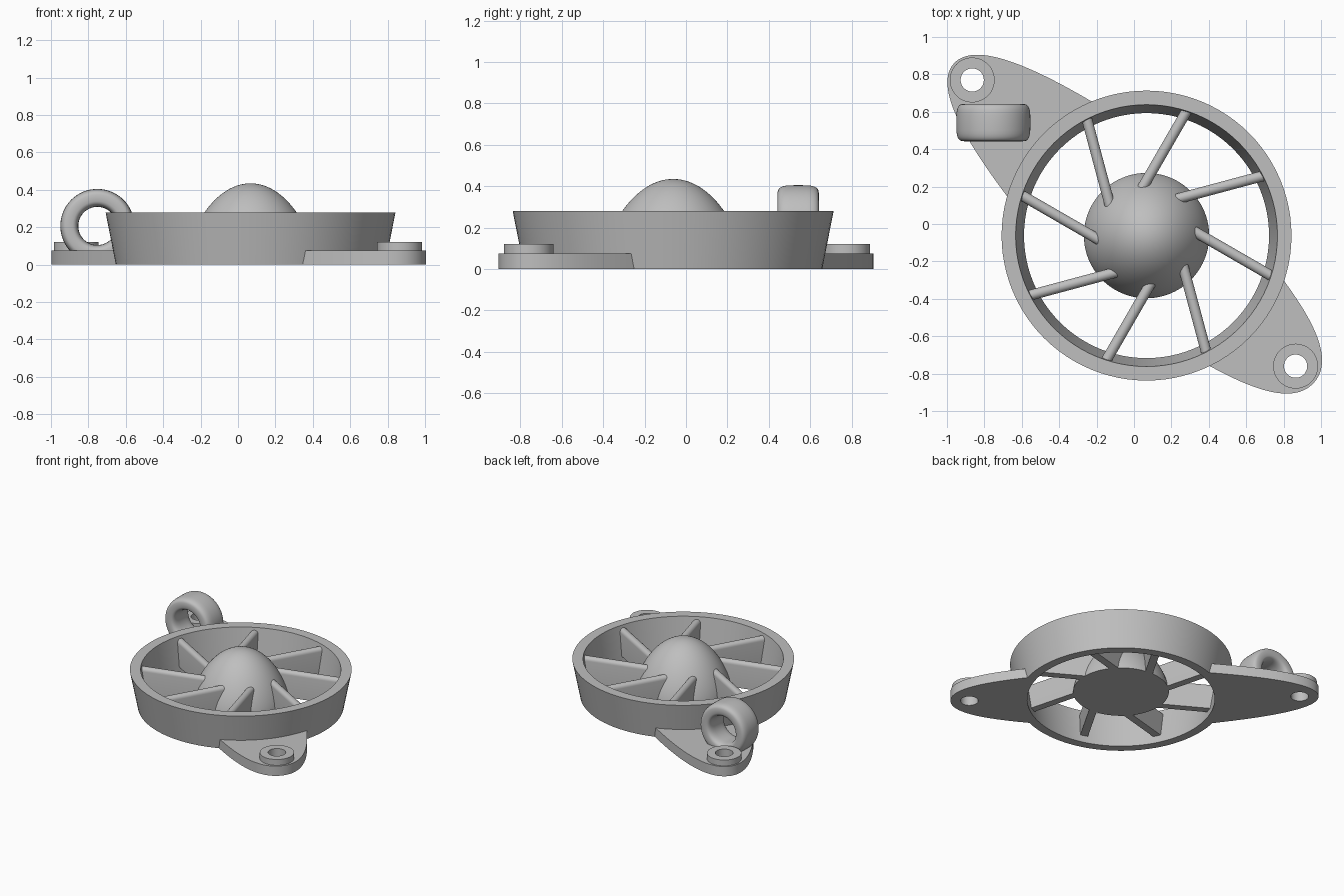
import bpy, bmesh, math
from math import sin, cos, pi, radians
from mathutils import Matrix, Vector

old = bpy.data.objects.get("Cube")
if old:
    bpy.data.objects.remove(old, do_unlink=True)

grey = bpy.data.materials.new("plain grey")
grey.use_nodes = True
grey.diffuse_color = (0.52, 0.52, 0.52, 1)
grey.node_tree.nodes["Principled BSDF"].inputs["Base Color"].default_value = (0.52, 0.52, 0.52, 1)

CENTRE = Vector((0.067, -0.062, 0))


def finish(obj, angle=35):
    """Give the part its material and smooth shading with sharp edges."""
    obj.data.materials.clear()
    obj.data.materials.append(grey)
    bpy.ops.object.select_all(action='DESELECT')
    obj.select_set(True)
    bpy.context.view_layer.objects.active = obj
    bpy.ops.object.shade_smooth_by_angle(angle=radians(angle))
    return obj


def add_mesh(name, bm):
    bmesh.ops.recalc_face_normals(bm, faces=bm.faces)
    mesh = bpy.data.meshes.new(name)
    bm.to_mesh(mesh)
    bm.free()
    obj = bpy.data.objects.new(name, mesh)
    bpy.context.collection.objects.link(obj)
    return finish(obj)


def lathe(name, profile, location, closed, steps=96):
    """Spin a (radius, height) profile about the z axis."""
    bm = bmesh.new()
    verts = [bm.verts.new((r, 0, z)) for r, z in profile]
    pairs = list(zip(verts, verts[1:]))
    if closed:
        pairs.append((verts[-1], verts[0]))
    edges = [bm.edges.new(p) for p in pairs]
    bmesh.ops.spin(bm, geom=verts + edges, cent=(0, 0, 0), axis=(0, 0, 1),
                   angle=2 * pi, steps=steps, use_duplicate=False)
    bmesh.ops.remove_doubles(bm, verts=bm.verts, dist=0.0001)
    obj = add_mesh(name, bm)
    obj.location = location
    return obj


def plate(name, outlines, z0, z1):
    """Extrude a flat outline, with later outlines as holes."""
    curve = bpy.data.curves.new(name, 'CURVE')
    curve.dimensions = '2D'
    curve.fill_mode = 'BOTH'
    curve.extrude = (z1 - z0) / 2
    for points in outlines:
        spline = curve.splines.new('POLY')
        spline.points.add(len(points) - 1)
        for p, (x, y) in zip(spline.points, points):
            p.co = (x, y, 0, 1)
        spline.use_cyclic_u = True
    obj = bpy.data.objects.new(name, curve)
    bpy.context.collection.objects.link(obj)
    obj.location.z = (z0 + z1) / 2
    bpy.ops.object.select_all(action='DESELECT')
    obj.select_set(True)
    bpy.context.view_layer.objects.active = obj
    bpy.ops.object.convert(target='MESH')
    obj = bpy.context.object
    bm = bmesh.new()
    bm.from_mesh(obj.data)
    bmesh.ops.remove_doubles(bm, verts=bm.verts, dist=0.0001)
    bmesh.ops.recalc_face_normals(bm, faces=bm.faces)
    bm.to_mesh(obj.data)
    bm.free()
    return finish(obj)


def circle(x, y, r, n=48):
    return [(x + r * cos(2 * pi * i / n), y + r * sin(2 * pi * i / n)) for i in range(n)]


# Flared outer ring
lathe("outer_ring", [(0.655, 0), (0.72, 0), (0.775, 0.28), (0.70, 0.28)], CENTRE, True)

# Domed hub with a flat base raised off the ground
HUB_R, HUB_TOP, FLOOR = 0.335, 0.435, 0.06
dome = [(0, FLOOR)]
for i in range(25):
    h = sin(pi / 2 * i / 24)
    dome.append((HUB_R * math.sqrt(max(0, 1 - h ** 1.45)), FLOOR + (HUB_TOP - FLOOR) * h))
lathe("hub_dome", dome, CENTRE, False)

# Eight offset blades with rounded top edges
HALF, TOP, INNER, OUTER, OFFSET = 0.028, 0.26, 0.08, 0.69, 0.147
section = [(-HALF, FLOOR), (HALF, FLOOR)]
section += [(HALF * cos(pi * i / 10), TOP - HALF + HALF * sin(pi * i / 10)) for i in range(11)]
for k in range(8):
    bm = bmesh.new()
    face = bm.faces.new([bm.verts.new((INNER, OFFSET + y, z)) for y, z in section])
    ext = bmesh.ops.extrude_face_region(bm, geom=[face])
    moved = [v for v in ext["geom"] if isinstance(v, bmesh.types.BMVert)]
    bmesh.ops.translate(bm, verts=moved, vec=(OUTER - INNER, 0, 0))
    blade = add_mesh(f"blade_{k + 1}", bm)
    blade.matrix_world = Matrix.Translation(CENTRE) @ Matrix.Rotation(radians(15 + 45 * k), 4, 'Z')


# Teardrop mounting ears, each with a raised boss and a through hole
def ear(side, hx, hy, base, shoulder, corner):
    axis = Vector((hx - CENTRE.x, hy - CENTRE.y)).normalized()
    reach = (Vector((hx, hy)) - CENTRE.to_2d()).length + 0.132
    ctrl = [Vector(base), Vector(shoulder), Vector((reach, corner)), Vector((reach, 0))]
    edge = []
    for i in range(29):
        t = i / 28
        edge.append(sum((ctrl[j] * math.comb(3, j) * t ** j * (1 - t) ** (3 - j)
                         for j in range(4)), Vector((0, 0))))
    edge += [Vector((p.x, -p.y)) for p in reversed(edge[:-1])]
    # Close the root along an arc inside the ring wall
    a = math.atan2(base[1], base[0])
    r = math.hypot(*base)
    edge += [Vector((r * cos(-a + 2 * a * i / 16), r * sin(-a + 2 * a * i / 16)))
             for i in range(1, 16)]
    outline = [(CENTRE.x + axis.x * p.x - axis.y * p.y,
                CENTRE.y + axis.y * p.x + axis.x * p.y) for p in edge]
    hole = circle(hx, hy, 0.062)
    plate(f"{side}_ear", [outline, hole], 0, 0.075)
    plate(f"{side}_boss", [circle(hx, hy, 0.12), hole], 0.07, 0.12)


ear("right", -0.865, 0.77, (0.59, 0.36), (1.0, 0.285), 0.18)
ear("left", 0.864, -0.76, (0.6, 0.325), (0.92, 0.265), 0.18)

# Upright hanging loop with a soft square cross-section
loop = []
for i in range(32):
    c, s = cos(2 * pi * i / 32), sin(2 * pi * i / 32)
    loop.append((0.15 + 0.048 * math.copysign(abs(c) ** 0.6, c),
                 0.1 * math.copysign(abs(s) ** 0.55, s)))
ring = lathe("hanging_loop", loop, (-0.752, 0.542, 0.207), True, 64)
ring.rotation_euler.x = pi / 2
